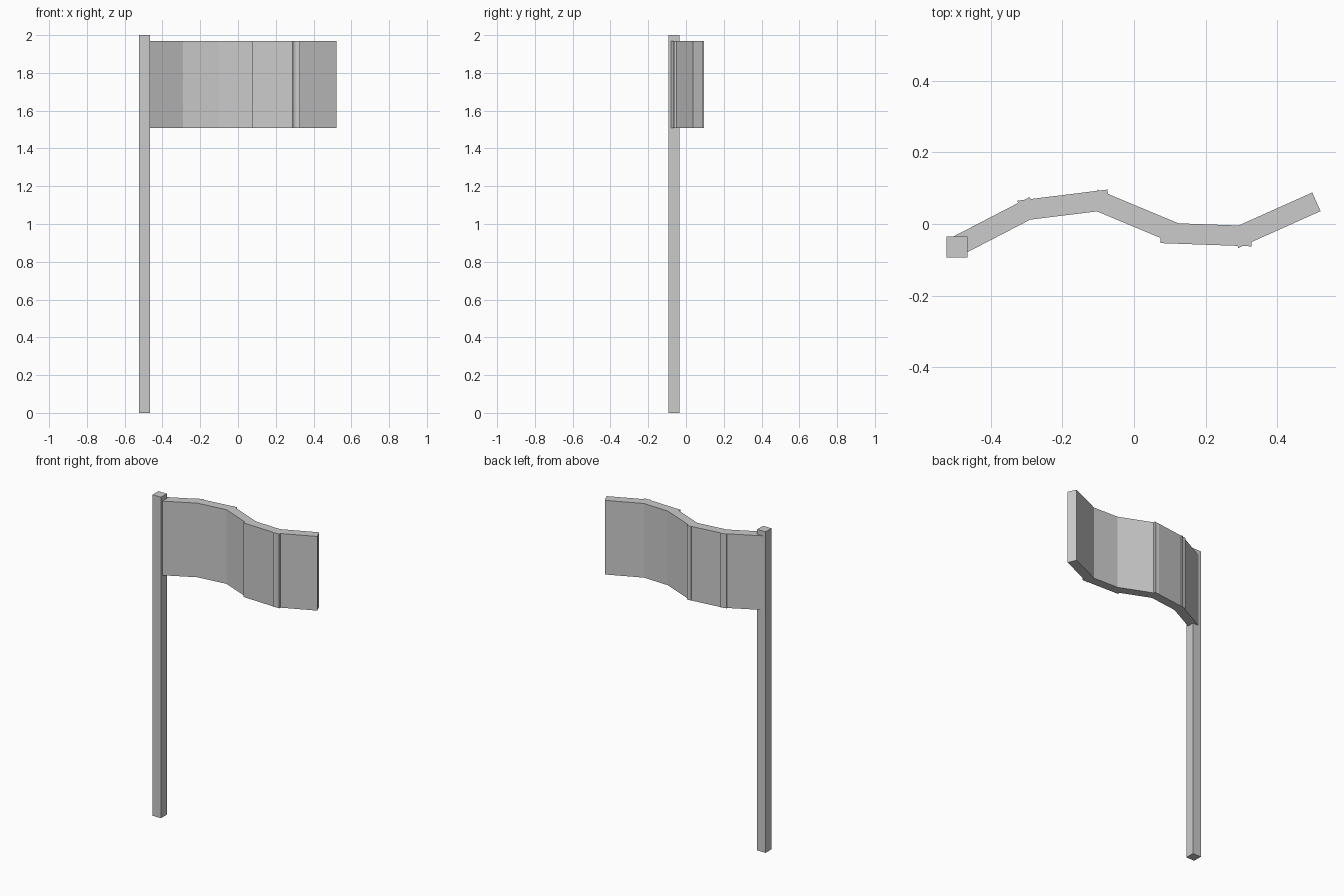
import bpy, math

if "Cube" in bpy.data.objects:
    bpy.data.objects.remove(bpy.data.objects["Cube"])


def box(name, size, loc, angle=0.0):
    bpy.ops.mesh.primitive_cube_add(size=1, location=loc, rotation=(0, 0, angle))
    ob = bpy.context.object
    ob.name = name
    ob.scale = size
    bpy.ops.object.transform_apply(location=False, rotation=False, scale=True)
    return ob


# square pole
box("pole", (0.058, 0.058, 2.0), (-0.495, -0.064, 1.0))

# waving flag: overlapping flat panels, each given by its centre-line ends
THICKNESS, BOTTOM, TOP = 0.057, 1.508, 1.97
panels = [
    ((-0.505, -0.067), (-0.279, 0.050)),
    ((-0.322, 0.037), (-0.071, 0.068)),
    ((-0.113, 0.070), (0.122, -0.028)),
    ((0.075, -0.025), (0.329, -0.034)),
    ((0.280, -0.041), (0.510, 0.062)),
]
for i, ((x0, y0), (x1, y1)) in enumerate(panels, 1):
    dx, dy = x1 - x0, y1 - y0
    box(f"flag_panel_{i}", (math.hypot(dx, dy), THICKNESS, TOP - BOTTOM),
        ((x0 + x1) / 2, (y0 + y1) / 2, (BOTTOM + TOP) / 2), math.atan2(dy, dx))
